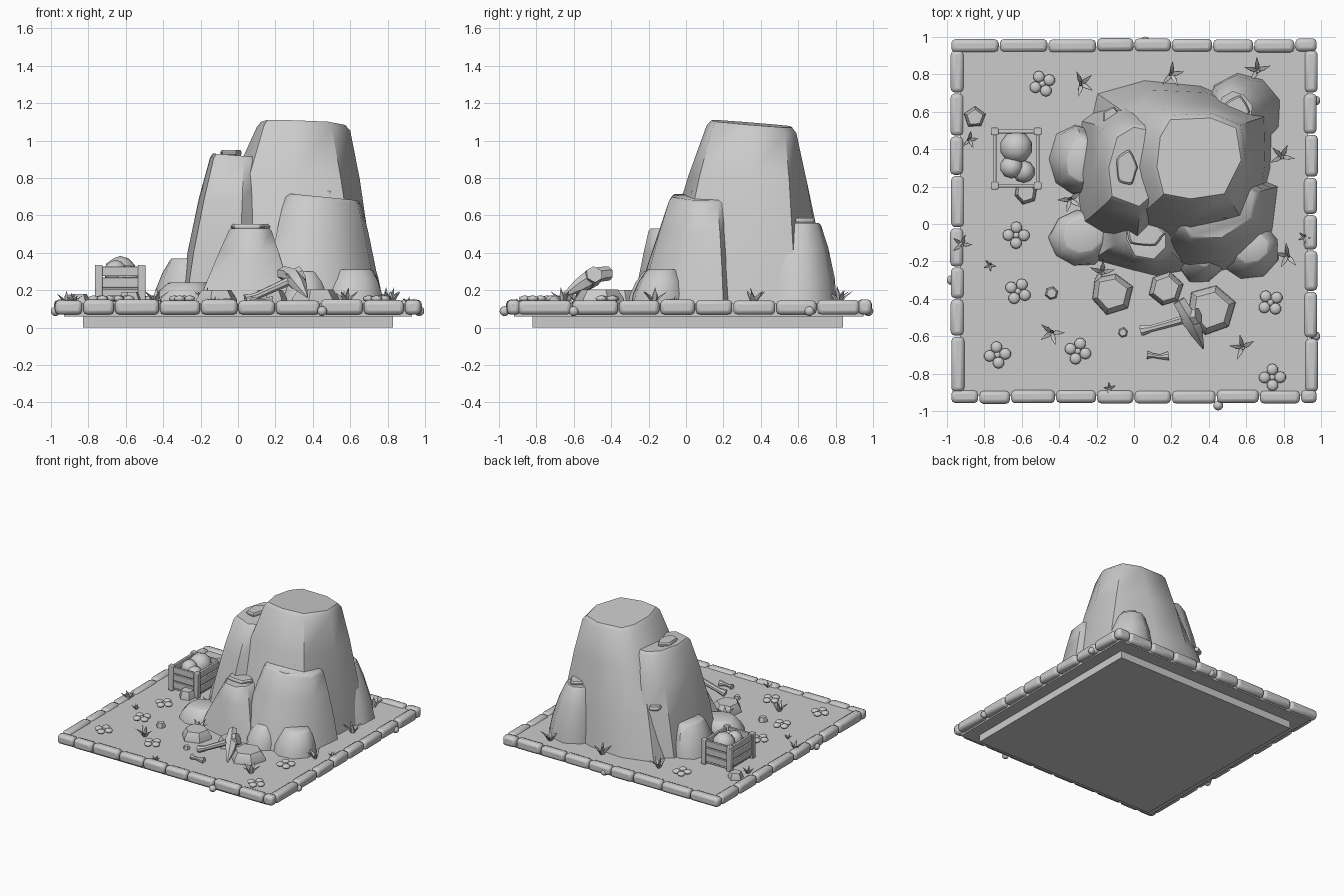
import bpy, bmesh, math, random
from mathutils import Vector

random.seed(4)
if "Cube" in bpy.data.objects:
    bpy.data.objects.remove(bpy.data.objects["Cube"])

GREY = (0.6, 0.6, 0.6, 1)
clay = bpy.data.materials.new("plain_grey")
clay.use_nodes = True
clay.diffuse_color = GREY
clay.node_tree.nodes["Principled BSDF"].inputs["Base Color"].default_value = GREY
GROUND = 0.13


def finish(name, bm, angle=40, bevel=0):
    bmesh.ops.recalc_face_normals(bm, faces=bm.faces)
    mesh = bpy.data.meshes.new(name)
    bm.to_mesh(mesh)
    bm.free()
    mesh.materials.append(clay)
    ob = bpy.data.objects.new(name, mesh)
    bpy.context.collection.objects.link(ob)
    if bevel:
        mod = ob.modifiers.new("soft_edges", "BEVEL")
        mod.width, mod.segments = bevel, 2
    bpy.ops.object.select_all(action="DESELECT")
    ob.select_set(True)
    bpy.context.view_layer.objects.active = ob
    bpy.ops.object.shade_smooth_by_angle(angle=math.radians(angle))
    return ob


def loft(name, rings, angle=40, bevel=0):
    bm = bmesh.new()
    loops = [[bm.verts.new(p) for p in ring] for ring in rings]
    n = len(loops[0])
    for a, b in zip(loops, loops[1:]):
        for i in range(n):
            j = (i + 1) % n
            bm.faces.new((a[i], a[j], b[j], b[i]))
    bm.faces.new(loops[0])
    bm.faces.new(loops[-1])
    return finish(name, bm, angle, bevel)


def box(name, lo, hi, bevel=0):
    (a, b, c), (d, e, f) = lo, hi
    return loft(name, [[(a, b, z), (d, b, z), (d, e, z), (a, e, z)] for z in (c, f)], 60 if bevel else 30, bevel)


def ball(name, centre, radius, squash=1.0, subdiv=2):
    bm = bmesh.new()
    bmesh.ops.create_icosphere(bm, subdivisions=subdiv, radius=radius)
    for v in bm.verts:
        v.co.z *= squash
        v.co += Vector(centre)
    return finish(name, bm, 60)


def crag(name, base, top, height, tilt=(0, 0), bulge=0.02):
    """Tapering rock column between two outlines, with a chamfered crown."""
    mid = Vector(top[0]) * 0
    for p in top:
        mid += Vector(p) / len(top)
    rings = []
    for t in (0, 0.35, 0.7, 0.97, 1):
        ring = []
        for b, c in zip(base, top):
            b, c = Vector(b), Vector(c)
            p = b.lerp(c, min(t, 0.97) / 0.97)
            p += (p - mid).normalized() * bulge * math.sin(math.pi * min(t / 0.97, 1))
            if t == 1:
                p = p.lerp(mid, 0.1)
            z = height + (p - mid).dot(Vector(tilt))
            ring.append((p.x, p.y, GROUND - 0.02 + (z - GROUND + 0.02) * t))
        rings.append(ring)
    return loft(name, rings, 45)


def outline(x, y, rx, ry, n, jitter=0.08, turn=0.3):
    pts = []
    for i in range(n):
        a = math.tau * i / n + turn
        k = 1 + random.uniform(-jitter, jitter)
        pts.append((x + rx * k * math.cos(a), y + ry * k * math.sin(a)))
    return pts


def column(name, base, top, height, n=9):
    crag(name, outline(*base, n), outline(*top, n), height)


# Base slab and ground
box("foot_slab", (-.83, -.82, 0), (.83, .84, .07))
box("ground", (-.93, -.92, .06), (.93, .95, GROUND))

# Edging stones around the ground
def edging(name, marks, start, width, along_x):
    for a, b in zip(marks, marks[1:]):
        s = start + random.uniform(-.004, .004)
        lo, hi = (a + .003, s), (b - .003, s + width)
        if not along_x:
            lo, hi = lo[::-1], hi[::-1]
        box(name, (*lo, .07), (*hi, .148 + random.uniform(-.004, .004)), .022)


edging("back_edging", [-.98, -.72, -.46, -.2, 0, .2, .42, .64, .86, .98], .92, .07, True)
edging("front_edging", [-.98, -.83, -.66, -.42, -.2, 0, .2, .44, .67, .89, .98], -.96, .07, True)
edging("right_edging", [-.9, -.6, -.4, -.23, -.02, .26, .47, .7, .93], -.98, .07, False)
edging("left_edging", [-.9, -.61, -.36, -.14, .05, .25, .48, .7, .93], .91, .07, False)
for x, y in [(.45, -.97), (.97, .66), (.97, -.6), (-.975, -.3), (.06, .975)]:
    ball("edge_pebble", (x, y, .088), .027)

# Main peak
crag("main_peak",
     [(-.1, -.06), (.3, -.18), (.64, -.06), (.73, .3), (.74, .58), (.35, .74), (.05, .77), (-.2, .7), (-.28, .35)],
     [(.14, .14), (.3, .11), (.5, .14), (.6, .34), (.57, .53), (.42, .59), (.18, .58), (.12, .48), (.1, .3)],
     1.09, (-.03, -.08))
crag("left_shoulder",
     [(-.28, 0), (0, -.2), (.25, .1), (.2, .6), (-.1, .68), (-.28, .55), (-.31, .25)],
     [(-.13, .13), (.03, .07), (.18, .2), (.18, .5), (0, .54), (-.1, .48), (-.15, .3)],
     .92, (-.08, 0))

# Lower crags leaning on the peak
crag("front_crag",
     [(.14, -.2), (.33, -.27), (.55, -.24), (.74, -.04), (.77, .2), (.5, .3), (.2, .2)],
     [(.25, .0), (.3, -.08), (.47, -.09), (.64, .03), (.66, .17), (.5, .28), (.28, .2)],
     .7, (-.1, 0), .01)
crag("front_ledge",
     [(-.22, -.19), (0, -.25), (.12, -.28), (.3, -.25), (.3, .1), (-.2, .1)],
     [(-.05, -.08), (0, -.18), (.11, -.2), (.18, -.13), (.18, .08), (-.05, .08)],
     .53, (0, 0), .005)
column("low_right_crag", (.61, -.13, .17, .16), (.62, -.12, .1, .09), .31)
column("low_middle_crag", (.36, -.2, .13, .12), (.36, -.16, .08, .07), .3, 8)
column("low_left_crag", (-.29, -.08, .17, .16), (-.27, -.06, .11, .1), .24)
column("side_crag", (-.3, .34, .15, .2), (-.27, .34, .1, .12), .37)
column("back_crag", (.58, .6, .2, .2), (.54, .6, .1, .12), .56)

# Flat lobed patches and a peg on the ledges
for x, y, z, rx, ry in [(.06, -.05, .54, .11, .075), (-.04, .3, .935, .06, .1), (.55, .6, .572, .07, .09), (-.12, .56, .52, .05, .07)]:
    edge = [(math.cos(math.tau * i / 24), math.sin(math.tau * i / 24), 1 - .14 * abs(math.sin(i * math.pi / 5))) for i in range(24)]
    loft("ledge_patch", [[(x + rx * k * s * c, y + ry * k * s * d, z + h) for c, d, k in edge]
                         for s, h in ((.9, -.016), (1, -.006), (1, .004), (.88, .014))])
loft("peak_peg", [[(px, py, z) for px, py in outline(.48, .05, .024, .024, 10, 0)] for z in (.66, .73)], 40, .006)

# Boulders
for x, y, r, h, n in [(-.12, -.37, .115, .2, 6), (.41, -.46, .135, .205, 6), (.17, -.35, .095, .2, 6),
                      (-.85, .57, .06, .18, 5), (-.58, .17, .065, .19, 6), (-.44, -.37, .037, .165, 6), (-.06, -.58, .027, .155, 6)]:
    shape = outline(x, y, r, r, n, .07)
    loft("boulder", [[(x + (a - x) * s, y + (b - y) * s, GROUND + (h - GROUND) * t) for a, b in shape]
                     for s, t in ((1, -.2), (.97, .35), (.72, 1))], 30)

# Rods along a path, used for the tool, twig and grass
def rod(name, path, radii, sides=8, flat=1.0):
    pts = [Vector(p) for p in path]
    rings = []
    for i, p in enumerate(pts):
        d = (pts[min(i + 1, len(pts) - 1)] - pts[max(i - 1, 0)]).normalized()
        u = d.cross(Vector((0, 0, 1))).normalized()
        v = u.cross(d)
        ring = []
        for k in range(sides):
            a = math.tau * (k + .5) / sides
            ring.append(p + radii[i] * (u * math.cos(a) + v * flat * math.sin(a)))
        rings.append(ring)
    return loft(name, rings, 40)


rod("tool_handle", [(.04, -.57, .15), (.09, -.56, .165), (.2, -.53, .215), (.34, -.49, .28)], [.03, .02, .022, .027])
rod("tool_head", [(.24, -.41, .29), (.27, -.46, .285), (.3, -.51, .265), (.33, -.57, .225), (.37, -.665, .165)],
    [.038, .04, .048, .04, .006], 6)
rod("tool_collar", [(.27, -.51, .25), (.345, -.49, .285)], [.047, .047], 6)
rod("twig", [(.07, -.7, .145), (.1, -.703, .145), (.14, -.71, .145), (.185, -.705, .145)], [.024, .013, .013, .026])

# Crate with slatted walls, corner posts and its load
X0, X1, Y0, Y1 = -.745, -.515, .205, .495
for x in (X0, X1):
    for y in (Y0, Y1):
        box("crate_post", (x - .02, y - .02, GROUND), (x + .02, y + .02, .335), .005)
for i in range(3):
    z = .155 + i * .06
    for x in (X0, X1):
        box("crate_side_slat", (x - .01, Y0, z), (x + .01, Y1, z + .052), .004)
    for y in (Y0, Y1):
        box("crate_end_slat", (X0, y - .01, z), (X1, y + .01, z + .052), .004)
box("crate_floor", (X0, Y0, .14), (X1, Y1, .25))
for x, y, z, r in [(-.63, .41, .295, .088), (-.655, .305, .3, .062), (-.59, .28, .275, .06)]:
    ball("crate_lump", (x, y, z), r)

# Grass tufts
for x, y, s in [(-.28, .75, 1), (.2, .8, 1), (.66, .82, 1.05), (.79, .36, 1), (.82, -.17, 1), (.58, -.66, 1), (-.44, -.58, 1),
                (-.34, .13, 1), (-.17, -.26, 1), (-.88, .45, .7), (-.92, -.11, .8), (-.77, -.22, .5), (-.13, -.88, .5), (.91, -.07, .5)]:
    turn = random.uniform(0, math.tau)
    for k in range(5):
        a = turn + k * math.tau / 5
        reach, rise = (.07 * s, .07 * s) if k else (.015, .09 * s)
        path = [(x + math.cos(a) * reach * t, y + math.sin(a) * reach * t, GROUND - .01 + rise * h)
                for t, h in ((.05, 0), (.4, .6), (1, 1.05))]
        rod("grass_blade", path, [.009 * s, .016 * s, .001], 4, .4)

# Four-petalled flowers
for x, y in [(-.49, .75), (-.63, -.06), (-.62, -.36), (-.73, -.7), (-.3, -.68), (.73, -.42), (.74, -.82)]:
    turn = random.uniform(0, math.pi)
    for k in range(4):
        a = turn + k * math.pi / 2
        ball("flower_petal", (x + .042 * math.cos(a), y + .042 * math.sin(a), .155), .031, .55)
    ball("flower_centre", (x, y, .152), .018, .8)
